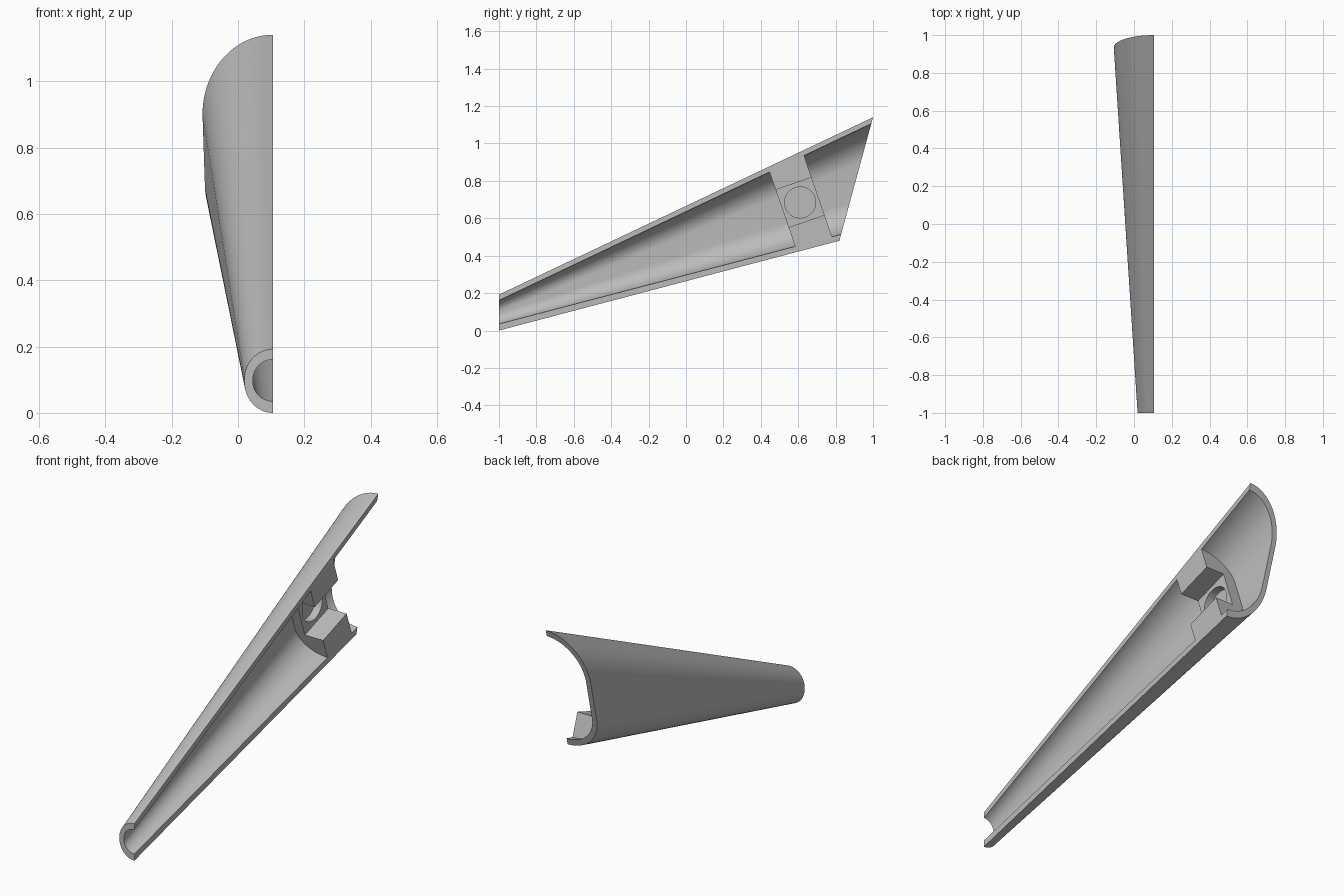
import bpy
import bmesh
from math import cos, sin, pi, radians
from mathutils import Matrix, Vector

cube = bpy.data.objects.get("Cube")
if cube:
    bpy.data.objects.remove(cube, do_unlink=True)

CUT_X = 0.105          # flat plane where the tube is split
SEGS = 28              # segments per quarter arc
TILT = radians(19)     # lean of the inner mount
MOUNT = Vector((0, 0.61, 0.685))

grey = bpy.data.materials.new("plain grey")
grey.use_nodes = True
grey.diffuse_color = (0.5, 0.5, 0.5, 1)
grey.node_tree.nodes["Principled BSDF"].inputs["Base Color"].default_value = (0.5, 0.5, 0.5, 1)


def make_object(name, bm):
    bmesh.ops.recalc_face_normals(bm, faces=bm.faces)
    mesh = bpy.data.meshes.new(name)
    bm.to_mesh(mesh)
    bm.free()
    mesh.materials.append(grey)
    obj = bpy.data.objects.new(name, mesh)
    bpy.context.collection.objects.link(obj)
    return obj


def half_oval(top, high, low, bottom, wide_high, wide_low, y_at):
    """Half outline from top to bottom: arc, straight side, arc."""
    points = []
    for i in range(SEGS + 1):
        a = pi / 2 * i / SEGS
        points.append((wide_high * sin(a), high + (top - high) * cos(a)))
    for i in range(SEGS + 1):
        a = pi / 2 * i / SEGS
        points.append((wide_low * cos(a), low - (low - bottom) * sin(a)))
    return [Vector((CUT_X - w, y_at(z), z)) for w, z in points]


def front_y(z):
    return -1


def back_y(z):
    return 0.82 + (z - 0.48) * 0.18 / 0.66


outer_front = half_oval(0.192, 0.100, 0.094, 0.0, 0.086, 0.086, front_y)
outer_back = half_oval(1.14, 0.90, 0.69, 0.48, 0.212, 0.205, back_y)
inner_front = half_oval(0.161, 0.100, 0.094, 0.035, 0.060, 0.060, front_y)
inner_back = half_oval(1.106, 0.90, 0.69, 0.514, 0.185, 0.178, back_y)


def loft(rings):
    """Skin a closed loop of rings, then close the two flat cut strips."""
    bm = bmesh.new()
    loops = [[bm.verts.new(p) for p in ring] for ring in rings]
    for k, ring in enumerate(loops):
        following = loops[(k + 1) % len(loops)]
        if len(loops) == 2 and k == 1:
            break
        for i in range(len(ring) - 1):
            bm.faces.new((ring[i], ring[i + 1], following[i + 1], following[i]))
    return bm, loops


# Tapered half shell
bm, loops = loft([outer_front, outer_back, inner_back, inner_front])
for end in (0, -1):
    bm.faces.new([ring[end] for ring in loops])
shell = make_object("half_shell", bm)

# Solid filling the hollow, used to trim the mount
bm, (near, far) = loft([inner_front, inner_back])
bm.faces.new(near)
bm.faces.new(far)
bm.faces.new((near[0], far[0], far[-1], near[-1]))
hollow = make_object("hollow_cutter", bm)


def tilted_box(name, x0, x1, length, height):
    bm = bmesh.new()
    bmesh.ops.create_cube(bm, size=1)
    bm.transform(Matrix.Translation(MOUNT + Vector(((x0 + x1) / 2, 0, 0)))
                 @ Matrix.Rotation(TILT, 4, 'X')
                 @ Matrix.Diagonal((x1 - x0, length, height, 1)))
    return make_object(name, bm)


# Mount block with a cross channel and a round socket
mount = tilted_box("mount_block", -0.3, 0.3, 0.203, 1.0)
channel = tilted_box("channel_cutter", 0.0, 0.4, 0.5, 0.212)

bm = bmesh.new()
bmesh.ops.create_cone(bm, cap_ends=True, segments=48, radius1=0.083, radius2=0.083, depth=0.09)
bm.transform(Matrix.Translation(MOUNT + Vector((0.005, 0, 0))) @ Matrix.Rotation(pi / 2, 4, 'Y'))
socket = make_object("socket_cutter", bm)

for cutter, operation in ((hollow, 'INTERSECT'), (channel, 'DIFFERENCE'), (socket, 'DIFFERENCE')):
    mod = mount.modifiers.new(cutter.name, 'BOOLEAN')
    mod.operation = operation
    mod.solver = 'EXACT'
    mod.object = cutter

# Apply the cuts and drop the helpers
bpy.context.view_layer.update()
graph = bpy.context.evaluated_depsgraph_get()
cut_mesh = bpy.data.meshes.new_from_object(mount.evaluated_get(graph))
mount.modifiers.clear()
mount.data = cut_mesh
for cutter in (hollow, channel, socket):
    bpy.data.objects.remove(cutter, do_unlink=True)

# Smooth curved walls, crisp rims
bpy.ops.object.select_all(action='DESELECT')
for obj in (shell, mount):
    obj.select_set(True)
bpy.context.view_layer.objects.active = shell
bpy.ops.object.shade_smooth_by_angle(angle=radians(30))
